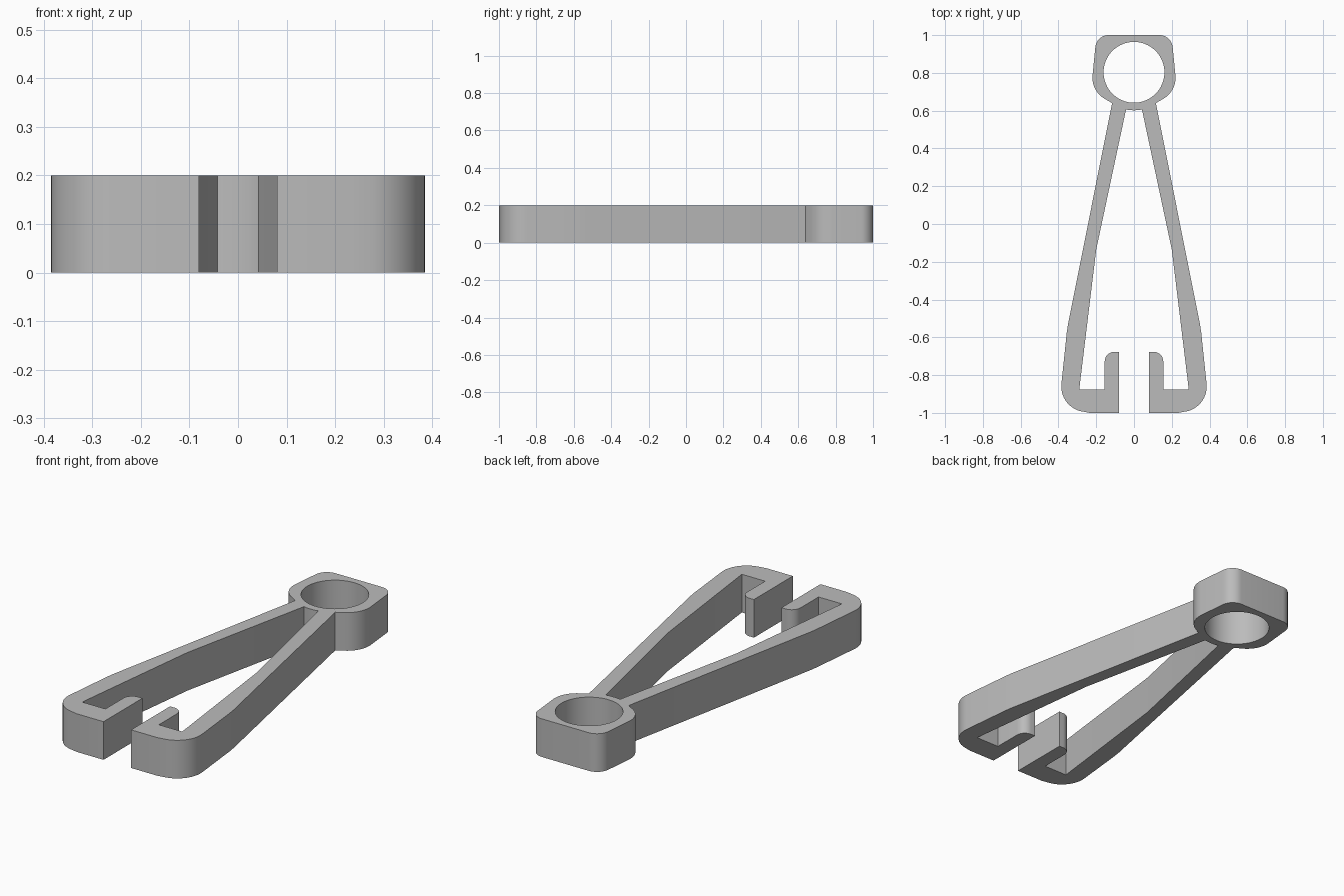
import bpy
import bmesh
from math import sin, cos, radians

if "Cube" in bpy.data.objects:
    bpy.data.objects.remove(bpy.data.objects["Cube"], do_unlink=True)

THICK = 0.2


def arc(cx, cy, r, a0, a1, n=10):
    """Points on an arc, angles in degrees."""
    angles = [radians(a0 + (a1 - a0) * i / n) for i in range(n + 1)]
    return [(cx + r * cos(a), cy + r * sin(a)) for a in angles]


def add_loop(curve, points):
    spline = curve.splines.new("POLY")
    spline.points.add(len(points) - 1)
    for p, (x, y) in zip(spline.points, points):
        p.co = (x, y, 0, 1)
    spline.use_cyclic_u = True


# Left half of the outline, from the eye down the arm and around the hook
half = arc(0.135, 0.93, 0.07, 90, 4)              # eye top corner
half += arc(0.09, 0.775, 0.13, 4, -55)            # eye cheek
half += [(0.116, 0.64), (0.35, -0.535), (0.356, -0.575)]  # outer arm
half += arc(0.25, -0.86, 0.135, 5, -85, 14)       # heel
half += [(0.235, -1.0), (0.08, -1.0), (0.08, -0.677)]     # jaw and hook
half += arc(0.105, -0.727, 0.05, 90, 0, 8)        # hook tip
half += [(0.155, -0.877), (0.29, -0.877)]         # hook pocket
half += [(0.2, -0.135), (0.042, 0.607)]           # inner arm
half += arc(0, 0.8, 0.198, -80, -90, 3)           # eye underside
mirrored = [(-x, y) for x, y in reversed(half[:-1])]

# Filled profile with a round eye, extruded to a plate
curve = bpy.data.curves.new("clip_profile", "CURVE")
curve.dimensions = "2D"
curve.fill_mode = "BOTH"
curve.extrude = THICK / 2
add_loop(curve, half + mirrored)
add_loop(curve, arc(0, 0.803, 0.161, 0, 360, 64)[:-1])
profile = bpy.data.objects.new("clip_profile", curve)
bpy.context.collection.objects.link(profile)
bpy.context.view_layer.update()
mesh = bpy.data.meshes.new_from_object(
    profile.evaluated_get(bpy.context.evaluated_depsgraph_get()))
bpy.data.objects.remove(profile, do_unlink=True)

# Weld caps to walls and stand on the ground
bm = bmesh.new()
bm.from_mesh(mesh)
bmesh.ops.remove_doubles(bm, verts=bm.verts, dist=0.0005)
bmesh.ops.translate(bm, verts=bm.verts, vec=(0, 0, THICK / 2))
bmesh.ops.recalc_face_normals(bm, faces=bm.faces)
bm.to_mesh(mesh)
bm.free()

clip = bpy.data.objects.new("clip_body", mesh)
bpy.context.collection.objects.link(clip)

# Plain grey
grey = bpy.data.materials.new("grey")
grey.use_nodes = True
color = (0.5, 0.5, 0.5, 1)
grey.diffuse_color = color
grey.node_tree.nodes["Principled BSDF"].inputs["Base Color"].default_value = color
mesh.materials.clear()
mesh.materials.append(grey)

bpy.ops.object.select_all(action="DESELECT")
clip.select_set(True)
bpy.context.view_layer.objects.active = clip
bpy.ops.object.shade_smooth_by_angle(angle=radians(30))
